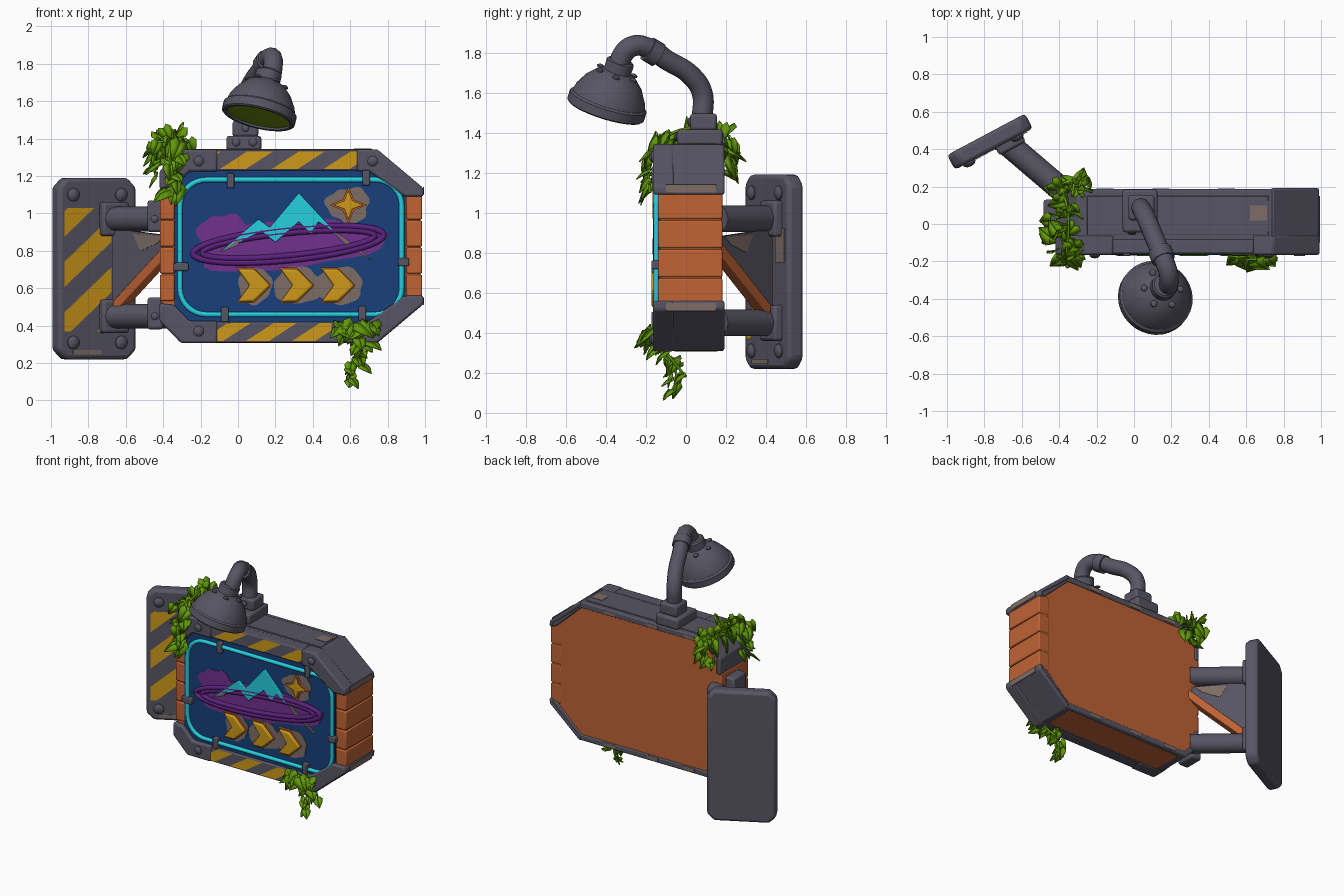
import bpy, bmesh, random
from math import sin, cos, pi, radians, floor
from mathutils import Matrix, Vector

if "Cube" in bpy.data.objects:
    bpy.data.objects.remove(bpy.data.objects["Cube"])
random.seed(4)
I = Matrix.Identity(4)


def material(name, r, g, b):
    m = bpy.data.materials.new(name)
    col = [(c / 255) ** 2.2 for c in (r, g, b)] + [1]
    m.use_nodes = True
    m.diffuse_color = col
    m.node_tree.nodes["Principled BSDF"].inputs["Base Color"].default_value = col
    return m


METAL = material("grey metal", 88, 86, 99)
ORANGE = material("orange paint", 190, 99, 56)
BLUE = material("sign blue", 29, 66, 122)
CYAN = material("neon cyan", 42, 205, 222)
PURPLE = material("purple paint", 112, 52, 140)
VIOLET = material("deep violet", 92, 38, 124)
GOLD = material("hazard gold", 204, 151, 30)
LEAF = material("leaf green", 98, 152, 18)
TAUPE = material("worn taupe", 124, 108, 102)
LIME = material("lamp lime", 124, 156, 26)


def finish(name, bm, mat, M=I, bevel=0, recalc=True):
    if recalc:
        bmesh.ops.recalc_face_normals(bm, faces=bm.faces)
    me = bpy.data.meshes.new(name)
    bm.transform(M)
    bm.to_mesh(me)
    bm.free()
    ob = bpy.data.objects.new(name, me)
    bpy.context.collection.objects.link(ob)
    me.materials.append(mat)
    if bevel:
        b = ob.modifiers.new("bevel", "BEVEL")
        b.width, b.segments, b.limit_method = bevel, 2, "ANGLE"
    bpy.ops.object.select_all(action="DESELECT")
    ob.select_set(True)
    bpy.context.view_layer.objects.active = ob
    bpy.ops.object.shade_smooth_by_angle(angle=radians(35))
    return ob


def prism(name, pts, y0, y1, mat, bevel=0, M=I):
    """Extrude an x-z outline from y0 to y1."""
    bm = bmesh.new()
    f = bm.faces.new([bm.verts.new((x, y0, z)) for x, z in pts])
    ext = bmesh.ops.extrude_face_region(bm, geom=[f])["geom"]
    vs = [g for g in ext if isinstance(g, bmesh.types.BMVert)]
    bmesh.ops.translate(bm, verts=vs, vec=(0, y1 - y0, 0))
    return finish(name, bm, mat, M, bevel)


def box(name, x0, x1, y0, y1, z0, z1, mat, bevel=0.01, M=I):
    return prism(name, [(x0, z0), (x1, z0), (x1, z1), (x0, z1)], y0, y1, mat, bevel, M)


def lathe(name, profile, mat, M=I, steps=32):
    bm = bmesh.new()
    vs = [bm.verts.new((r, 0, z)) for r, z in profile]
    es = [bm.edges.new(p) for p in zip(vs, vs[1:])]
    bmesh.ops.spin(bm, geom=vs + es, cent=(0, 0, 0), axis=(0, 0, 1), angle=2 * pi, steps=steps)
    bmesh.ops.remove_doubles(bm, verts=bm.verts, dist=0.0005)
    return finish(name, bm, mat, M)


def bolt(name, p, r, M=I, rot=Matrix.Rotation(pi / 2, 4, "X")):
    prof = [(0, r * .6), (r * .6, r * .5), (r, r * .15), (r, -r * .3), (0, -r * .3)]
    lathe(name, prof, METAL, M @ Matrix.Translation(p) @ rot, 12)


def tube(name, pts, r, mat, cyclic=False, smooth=False):
    cu = bpy.data.curves.new(name, "CURVE")
    cu.dimensions, cu.bevel_depth, cu.bevel_resolution, cu.use_fill_caps = "3D", r, 4, True
    s = cu.splines.new("BEZIER" if smooth else "POLY")
    ps = s.bezier_points if smooth else s.points
    ps.add(len(pts) - 1)
    for p, c in zip(ps, pts):
        if smooth:
            p.co, p.handle_left_type, p.handle_right_type = c, "AUTO", "AUTO"
        else:
            p.co = (*c, 1)
    s.use_cyclic_u = cyclic
    ob = bpy.data.objects.new(name, cu)
    cu.materials.append(mat)
    bpy.context.collection.objects.link(ob)


def stripes(name, x0, x1, z0, z1, y, slope, phase, half, M=I):
    """Slanted hazard stripes cut from a rectangle."""
    bm = bmesh.new()
    bm.faces.new([bm.verts.new((x, y, z)) for x, z in ((x0, z0), (x1, z0), (x1, z1), (x0, z1))])
    for k in range(-20, 30):
        bmesh.ops.bisect_plane(bm, geom=bm.verts[:] + bm.edges[:] + bm.faces[:],
                               plane_co=(0, 0, phase + k * half), plane_no=(-slope, 0, 1))
    band = lambda c: floor((c.z - slope * c.x - phase) / half) % 2
    bmesh.ops.delete(bm, geom=[f for f in bm.faces if band(f.calc_center_median())], context="FACES")
    finish(name, bm, GOLD, M, recalc=False)


def blob(name, cx, cz, rx, rz, tilt, y, mat, rough=0.1):
    pts = []
    for i in range(36):
        a = i * pi / 18
        k = 1 + rough * (sin(3 * a + cx * 9) + .6 * sin(7 * a))
        u, v = rx * k * cos(a), rz * k * sin(a)
        pts.append((cx + u * cos(tilt) - v * sin(tilt), cz + u * sin(tilt) + v * cos(tilt)))
    prism(name, pts, y, y + .005, mat)


# Sign body
MID = 0.825
outline = [(-.41, .43), (-.3, .32), (.74, .32), (.975, .53), (.975, 1.12), (.74, 1.33), (-.3, 1.33), (-.41, 1.22)]
prism("sign_core", outline, -.13, .18, ORANGE, .008)
panel = [(-.34, .5), (-.25, .4), (.68, .4), (.895, .56), (.895, 1.09), (.68, 1.25), (-.25, 1.25), (-.34, 1.15)]
prism("sign_panel", panel, -.14, -.12, BLUE)
for i in range(4):
    z = .53 + i * .145
    box("side_board", .9, .985, -.14, .182, z + .003, z + .142, ORANGE, .008)
    box("left_board", -.418, -.34, -.138, .18, z + .003, z + .142, ORANGE, .008)

# Frame caps, built for the top and mirrored to the bottom
rail = [(-.12, 1.23), (.64, 1.23), (.64, 1.34), (-.12, 1.34)]
thin = [(-.415, 1.1), (-.415, 1.22), (-.3, 1.338), (.74, 1.338), (.985, 1.125), (.985, 1.1),
        (.94, 1.1), (.73, 1.295), (-.29, 1.295), (-.38, 1.2), (-.38, 1.1)]
left_c = [(-.42, 1.13), (-.42, 1.225), (-.305, 1.343), (-.11, 1.343), (-.11, 1.225), (-.26, 1.225), (-.34, 1.14)]
right_c = [(.635, 1.343), (.745, 1.343), (.992, 1.135), (.992, 1.09), (.89, 1.09), (.7, 1.225), (.635, 1.225)]
skin = [(.74, 1.345), (.99, 1.13), (.99, 1.09), (.96, 1.09), (.96, 1.12), (.73, 1.31)]
for side in ("top", "bottom"):
    flip = (lambda p: p) if side == "top" else (lambda p: [(x, 2 * MID - z) for x, z in p])
    prism(side + "_rail", flip(rail), -.157, -.08, METAL, .008)
    prism(side + "_band", flip(thin), -.1, .188, METAL, .008)
    prism(side + "_left_corner", flip(left_c), -.165, -.06, METAL, .012)
    prism(side + "_right_corner", flip(right_c), -.165, -.06, METAL, .012)
    prism(side + "_right_wrap", flip(skin), -.12, .192, METAL, .01)
    for x, z in flip([(-.21, 1.28), (.72, 1.28)]):
        bolt("frame_bolt", (x, -.167, z), .028)
    a, b = flip([(0, 1.1), (0, 1.14)])
    z0, z1 = sorted((a[1], b[1]))
    box("edge_wear", .99, .995, -.1, .15, z0, z1, TAUPE, 0)
    for x in (-.2, .1, .45):
        (_, za), (_, zb) = flip([(0, 1.3), (0, 1.33)])
        box("back_wear", x, x + .09, .186, .19, min(za, zb), max(za, zb), TAUPE, 0)
stripes("top_stripes", -.115, .635, 1.237, 1.332, -.16, .65, .13, .09)
stripes("bottom_stripes", -.22, .5, .318, .413, -.16, .65, .05, .08)
box("bottom_plate", -.25, .7, -.06, .16, .307, .32, ORANGE, .004)
box("top_plate", -.25, .72, -.06, .15, 1.33, 1.345, METAL, .004)
box("top_wear", .62, .71, .02, .1, 1.345, 1.348, TAUPE, 0)

# Neon border and its clips
neon = []
for cx, cz, a0 in ((.735, 1.04, 0), (-.17, 1.04, 90), (-.17, .6, 180), (.735, .6, 270)):
    for i in range(9):
        a = radians(a0 + i * 11.25)
        neon.append((cx + .14 * cos(a), -.148, cz + .14 * sin(a)))
tube("neon_border", neon, .014, CYAN, True)
for x, z, w, h in ((-.04, 1.175, .02, .04), (.685, 1.19, .02, .04), (-.07, .46, .02, .04),
                   (.665, .465, .02, .04), (-.305, .715, .04, .022), (.885, .74, .03, .022)):
    box("neon_clip", x - w, x + w, -.172, -.13, z - h, z + h, METAL, .006)

# Painted emblem
blob("purple_patch", .28, .83, .5, .13, .1, -.145, PURPLE, .08)
blob("purple_haze", -.08, .88, .13, .12, 0, -.1445, PURPLE)
for k, rx, rz in ((0, .51, .085), (1, .46, .06)):
    ring = [(.27 + rx * cos(a) - rz * sin(a) * .1, -.15, .835 + .1 * rx * cos(a) + rz * sin(a))
            for a in (i * pi / 24 for i in range(48))]
    tube("orbit_ring", ring, .016, VIOLET, True)
peak = [(-.1, .79), (.11, .97), (.17, .925), (.325, 1.11), (.53, .89), (.43, .955), (.39, .89),
        (.325, .955), (.2, .845), (.125, .905)]
prism("mountain", peak, -.165, -.14, CYAN, .004)
prism("mountain_shadow", [(.49, .92), (.57, .87), (.73, .74), (.58, .83)], -.155, -.14, TAUPE)
prism("mountain_tail", [(-.1, .79), (.02, .87), (.0, .83)], -.168, -.14, TAUPE)


def star(r, q):
    return [(.59 + (r if i % 2 == 0 else q) * sin(i * pi / 4),
             1.045 + (r if i % 2 == 0 else q) * cos(i * pi / 4)) for i in range(8)]


blob("star_patch", .59, 1.045, .115, .095, 0, -.145, TAUPE)
prism("star_edge", star(.1, .042), -.16, -.14, ORANGE)
prism("star", star(.08, .03), -.168, -.14, GOLD, .005)
for i, x in enumerate((-.01, .22, .44)):
    arrow = [(0, .095), (.095, .095), (.19, 0), (.095, -.095), (0, -.095), (.07, 0)]
    blob("arrow_patch", x + .1, .615, .13 if i else .09, .1, 0, -.1455 - i * .0004, TAUPE, .06)
    prism("arrow_edge", [(x + u, .615 + v) for u, v in arrow], -.158, -.14, ORANGE)
    prism("arrow", [(x + .008 + u * .93, .615 + v * .92) for u, v in arrow], -.172, -.14, GOLD, .012)

# Wall plate, turned away from the sign
W = Matrix.Translation((-.77, .44, 0)) @ Matrix.Rotation(radians(28), 4, "Z")
a, c = .236, .05
plate = [(-a, .22 + c), (-a + c, .22), (a - c, .22), (a, .22 + c), (a, 1.19 - c), (a - c, 1.19), (-a + c, 1.19), (-a, 1.19 - c)]
prism("wall_plate", plate, -.045, .045, METAL, .02, W)
stripes("plate_stripes", -.205, .08, .37, 1.03, -.049, .85, 1.05, .135, W)
box("plate_wear", .1, .2, -.049, -.046, .75, .92, TAUPE, 0, W)
box("plate_wear", -.15, .02, -.049, -.046, .245, .27, TAUPE, 0, W)
for u in (-.15, .14):
    for z in (.31, 1.1):
        bolt("plate_bolt", (u, -.047, z), .036, W)

# Arms, their mounts and the diagonal brace
for z in (.45, .97):
    box("arm_mount", .01, .17, -.09, -.03, z - .09, z + .09, METAL, .015, W)
    tube("arm", [(-.7, .45, z), (-.36, .16, z)], .066, METAL)
    box("side_mount", -.485, -.4, -.02, .13, z - .07, z + .1, METAL, .015)
    bolt("mount_bolt", (-.445, -.022, z), .02)
B = Matrix.Translation((-.36, .16, 0)) @ Matrix.Rotation(radians(-40.5), 4, "Z")
prism("brace_web", [(0, .88), (-.4, .92), (-.4, .5), (-.36, .5), (0, .83)], -.015, .015, METAL, 0, B)
prism("brace_wear", [(-.03, .88), (-.25, .89), (-.2, .8), (-.08, .84)], -.018, .018, TAUPE, 0, B)
prism("brace_strut", [(.02, .86), (.02, .79), (-.38, .46), (-.38, .53)], -.035, .035, ORANGE, .005, B)

# Lamp stand and pipe
box("lamp_base", -.062, .125, -.045, .185, 1.335, 1.415, METAL, .015)
box("lamp_socket", -.03, .11, .02, .155, 1.41, 1.495, METAL, .015)
for x in (-.01, .08):
    bolt("base_bolt", (x, -.047, 1.38), .022)
bolt("socket_bolt", (.04, .018, 1.455), .02)
tube("lamp_pipe", [(.04, .08, 1.46), (.04, .08, 1.6), (.07, .02, 1.69), (.12, -.1, 1.765), (.155, -.18, 1.82),
                   (.185, -.27, 1.83), (.185, -.325, 1.77), (.17, -.335, 1.69)], .052, METAL, smooth=True)
tube("pipe_collar", [(.138, -.14, 1.788), (.158, -.19, 1.818)], .064, METAL)

# Lamp head, tipped forward
n = Vector((.24, .31, 1))
H = Matrix.Translation((.11, -.4, 1.52)) @ Vector((0, 0, 1)).rotation_difference(n).to_matrix().to_4x4()
lathe("lamp_shade", [(0, .26), (.06, .26), (.07, .25), (.07, .2), (.1, .185), (.145, .14), (.18, .08), (.188, .05),
                     (.2, .04), (.2, -.005), (.192, -.012), (.176, -.01), (.172, .02), (0, .02)], METAL, H)
lathe("lamp_glow", [(0, .018), (.172, .016), (.172, 0), (.1, -.004), (0, -.006)], LIME, H)
for i in range(6):
    t = i * pi / 3
    bolt("shade_bolt", (.1 * cos(t), .1 * sin(t), .19), .018, H, I)


# Hanging vines with folded leaves
def vine(name, pts, count, spread, size, face):
    tube(name + "_stem", pts, .007, LEAF, smooth=True)
    bm = bmesh.new()
    shape = [(0, 0, 0), (.25, 0, .16), (.46, .1, -.1), (.32, .08, -.5), (0, .12, -1), (0, -.05, -.4)]
    for i in range(count):
        t = (i + .5) / count * (len(pts) - 1)
        k = int(t)
        p = Vector(pts[k]).lerp(Vector(pts[k + 1]), t - k)
        p += Vector([random.uniform(-s, s) * (1 - .6 * i / count) for s in spread])
        M = (Matrix.Translation(p) @ Matrix.Rotation(face + random.uniform(-1, 1), 4, "Z")
             @ Matrix.Rotation(-random.uniform(.1, 1.1), 4, "X") @ Matrix.Rotation(random.uniform(-.6, .6), 4, "Y"))
        s = size * random.uniform(.75, 1.15)
        for sx in (1, -1):
            vs = [bm.verts.new(M @ Vector((x * sx * s, y * s, z * s))) for x, y, z in shape]
            bm.faces.new(vs if sx > 0 else vs[::-1])
    for v in bm.verts:
        v.co.z = max(v.co.z, 0)
    ob = finish(name, bm, LEAF, recalc=False)
    ob.modifiers.new("thickness", "SOLIDIFY").thickness = .006


vine("top_vine", [(-.4, .22, 1.38), (-.36, .1, 1.42), (-.35, 0, 1.42), (-.36, -.15, 1.36)], 22, (.1, .05, .06), .11, 0)
vine("front_vine", [(-.36, -.15, 1.38), (-.37, -.185, 1.25), (-.35, -.18, 1.1)], 14, (.08, .02, .03), .1, 0)
vine("back_vine", [(-.33, .15, 1.4), (-.32, .22, 1.34), (-.31, .22, 1.18)], 12, (.09, .02, .03), .1, pi)
vine("side_vine", [(-.38, .0, 1.4), (-.45, -.03, 1.32), (-.44, -.06, 1.2)], 9, (.02, .07, .03), .1, -pi / 2)
vine("lower_leaves", [(.52, -.17, .41), (.62, -.19, .4), (.74, -.17, .41)], 12, (.02, .03, .02), .11, 0)
vine("lower_vine", [(.63, -.17, .4), (.66, -.12, .3), (.63, -.05, .2), (.61, -.06, .09)], 16, (.06, .06, .02), .085, 0)
vine("lower_sprig", [(.66, -.17, .38), (.69, -.1, .3), (.66, .0, .18)], 7, (.04, .03, .02), .08, .5)
